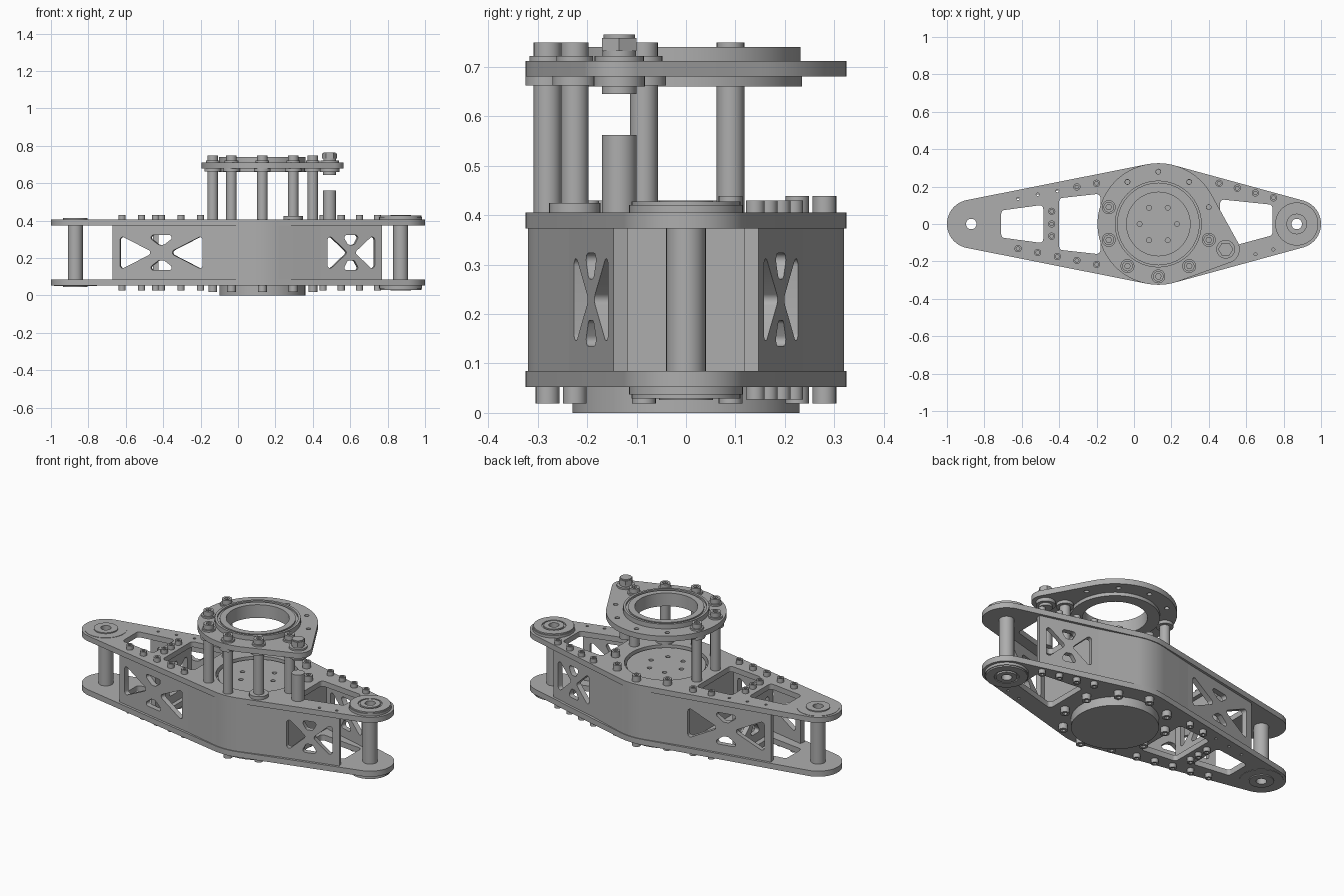
import bpy, bmesh
from math import cos, sin, pi, hypot
from mathutils import Matrix, Vector, geometry

cube = bpy.data.objects.get("Cube")
if cube:
    bpy.data.objects.remove(cube)

metal = bpy.data.materials.new("plain_grey_metal")
metal.use_nodes = True
grey = (0.42, 0.42, 0.42, 1)
metal.diffuse_color = grey
metal.node_tree.nodes["Principled BSDF"].inputs["Base Color"].default_value = grey

HUB = 0.13     # x of the hub axis
END = 0.87     # x of the end pivots
MIRROR = Matrix.Diagonal((1, -1, 1, 1))


def circle(x, y, r, n=64):
    return [(x + r * cos(2 * pi * i / n), y + r * sin(2 * pi * i / n)) for i in range(n)]


def hull(points):
    return [points[i] for i in geometry.convex_hull_2d([Vector(p) for p in points])]


def rounded(corners, r=0.015):
    """Convex outline with rounded corners."""
    return hull([p for x, y in corners for p in circle(x, y, r, 24)])


def ring(outer, inner, x=0, y=0):
    return [circle(x, y, outer), circle(x, y, inner)]


def extruded(loops, lo, hi):
    """Mesh of a filled outline with holes, raised from lo to hi."""
    curve = bpy.data.curves.new("outline", "CURVE")
    curve.dimensions, curve.fill_mode = "2D", "BOTH"
    curve.extrude = (hi - lo) / 2
    for loop in loops:
        spline = curve.splines.new("POLY")
        spline.points.add(len(loop) - 1)
        for point, (x, y) in zip(spline.points, loop):
            point.co = (x, y, 0, 1)
        spline.use_cyclic_u = True
    helper = bpy.data.objects.new("outline", curve)
    bpy.context.collection.objects.link(helper)
    graph = bpy.context.evaluated_depsgraph_get()
    mesh = bpy.data.meshes.new_from_object(helper.evaluated_get(graph))
    bpy.data.objects.remove(helper)
    bpy.data.curves.remove(curve)
    mesh.transform(Matrix.Translation((0, 0, (lo + hi) / 2)))
    return mesh


def part(name, layers, spots=((0, 0),), matrices=(Matrix(),)):
    """One object from stacked layers (loops, lo, hi), repeated at each spot."""
    bm = bmesh.new()
    for loops, lo, hi in layers:
        piece = extruded(loops, lo, hi)
        for m in matrices:
            for x, y in spots:
                copy = piece.copy()
                copy.transform(Matrix.Translation((x, y, 0)) @ m)
                bm.from_mesh(copy)
                bpy.data.meshes.remove(copy)
        bpy.data.meshes.remove(piece)
    bmesh.ops.remove_doubles(bm, verts=bm.verts, dist=0.00001)
    bmesh.ops.recalc_face_normals(bm, faces=bm.faces)
    mesh = bpy.data.meshes.new(name)
    bm.to_mesh(mesh)
    bm.free()
    mesh.materials.clear()
    mesh.materials.append(metal)
    ob = bpy.data.objects.new(name, mesh)
    bpy.context.collection.objects.link(ob)
    bpy.ops.object.select_all(action="DESELECT")
    ob.select_set(True)
    bpy.context.view_layer.objects.active = ob
    bpy.ops.object.shade_smooth_by_angle()
    return ob


def screws(name, spots, r, base, up):
    """Socket head screws; up is the signed head height."""
    socket = circle(0, 0, r * 0.55, 6)
    mid, top = base + up * 0.5, base + up
    layers = [([circle(0, 0, r, 24)], *sorted((base, mid))),
              ([circle(0, 0, r, 24), socket], *sorted((mid, top)))]
    part(name, layers, spots)


# Fastener positions
posts = [(-0.135, 0.09), (-0.135, -0.085), (-0.035, -0.225),
         (HUB, -0.28), (0.295, -0.225), (0.4, -0.085)]
rear_bolts = [(-0.035, 0.225), (HUB, 0.28), (0.295, 0.225), (0.4, 0.09)]
pivot_bolt = (0.49, -0.135)
small = [(-0.62 + i * 0.105, -0.132 - i * 0.021) for i in range(5)]
small += [(-0.305, 0.198), (-0.2, 0.218)]
small += [(-0.44, y) for y in (-0.065, 0, 0.068)]
small += [(0.455 + i * 0.097, 0.218 - i * 0.026) for i in range(4)]
open_holes = [(-0.62, 0.135), (-0.515, 0.158), (-0.41, 0.177), (0.65, -0.162), (0.745, -0.136)]

# Main plates
outline = hull(circle(-END, 0, 0.13) + circle(HUB, 0, 0.325, 128) + circle(END, 0, 0.13))
windows = [
    rounded([(-0.69, -0.055), (-0.69, 0.055), (-0.505, 0.08), (-0.505, -0.08)], 0.02),
    rounded([(-0.38, -0.12), (-0.38, 0.12), (-0.2, 0.14), (-0.2, -0.14)], 0.02),
    rounded([(0.48, -0.11), (0.48, 0.11), (0.72, 0.085), (0.72, -0.045), (0.57, -0.03)], 0.02),
]
pivots = [circle(s * END, 0, 0.028) for s in (-1, 1)]
holes = [circle(x, y, 0.008, 12) for x, y in open_holes]
cuts = [outline] + windows + pivots + holes
part("bottom_plate", [(cuts, 0.052, 0.085)])
part("top_plate", [(cuts + [circle(HUB, 0, 0.226)], 0.373, 0.405)])

# Hub housing between the plates, with the round drive unit inside
housing = hull([p for p in circle(HUB, 0, 0.32, 160) if -0.15 < p[0] < 0.44]
               + [(-0.15, s * 0.262) for s in (-1, 1)] + [(0.44, s * 0.237) for s in (-1, 1)])
part("hub_housing", [([housing, circle(HUB, 0, 0.226)], 0.085, 0.373)])
face_holes = [circle(0.1 * cos(i * pi / 3), 0.1 * sin(i * pi / 3), 0.013, 16) for i in range(6)]
part("drive_unit", [([circle(0, 0, 0.23)], 0, 0.052),
                    ([circle(0, 0, 0.22)], 0.052, 0.375),
                    ([circle(0, 0, 0.215)] + face_holes, 0.375, 0.392)], [(HUB, 0)])


# Side and cross panels with truss windows
def panel(name, start, stop, thick, mirrored):
    dx, dy = stop[0] - start[0], stop[1] - start[1]
    length = hypot(dx, dy)
    a, b, h = length / 2 - 0.055, 0.08, length / 2
    loops = [[(-h, -0.145), (h, -0.145), (h, 0.145), (-h, 0.145)]]
    for s in (-1, 1):
        loops.append(rounded([(s * a, -b * 0.85), (s * a, b * 0.85), (s * a * 0.36, 0)]))
        loops.append(rounded([(-a * 0.2, s * b), (a * 0.2, s * b), (0.01, s * b * 0.7),
                              (-0.01, s * b * 0.7)], 0.014))
    ux, uy = dx / length, dy / length
    frame = Matrix(((ux, 0, uy, (start[0] + stop[0]) / 2),
                    (uy, 0, -ux, (start[1] + stop[1]) / 2),
                    (0, 1, 0, 0.229), (0, 0, 0, 1)))
    sides = [frame, MIRROR @ frame] if mirrored else [frame]
    part(name, [(loops, -thick, 0)], matrices=sides)


panel("long_side_panels", (-0.67, -0.157), (-0.15, -0.262), 0.03, True)
panel("short_side_panels", (0.44, -0.237), (0.77, -0.147), 0.03, True)
panel("cross_panel", (-0.425, -0.17), (-0.425, 0.17), 0.03, False)

# End spacers and pivot bearings
part("end_spacers", [(ring(0.04, 0.028), 0.085, 0.373)], [(-END, 0), (END, 0)])
part("left_bearing", [(ring(0.115, 0.028), 0.405, 0.42), (ring(0.11, 0.065), 0.42, 0.428),
                      (ring(0.055, 0.028), 0.42, 0.43), (ring(0.115, 0.028), 0.037, 0.052),
                      (ring(0.11, 0.065), 0.029, 0.037), (ring(0.055, 0.028), 0.026, 0.037)],
     [(END, 0)])
part("right_bearing", [(ring(0.115, 0.028), 0.405, 0.407), (ring(0.065, 0.028), 0.407, 0.413),
                       (ring(0.115, 0.028), 0.05, 0.052), (ring(0.065, 0.028), 0.044, 0.05)],
     [(-END, 0)])

# Raised plate with its bearing rings
raised = hull(circle(HUB, 0, 0.325, 128) + circle(*pivot_bolt, 0.075))
raised_holes = [circle(x, y, 0.013, 16) for x, y in rear_bolts]
part("raised_plate", [([raised, circle(HUB, 0, 0.17)] + raised_holes, 0.68, 0.712)])
part("bearing_rings", [(ring(0.235, 0.17), 0.66, 0.68), (ring(0.232, 0.218), 0.712, 0.74),
                       (ring(0.218, 0.205), 0.712, 0.73), (ring(0.205, 0.17), 0.712, 0.738)],
     [(HUB, 0)])

# Posts that carry the raised plate
part("posts", [([circle(0, 0, 0.028, 32)], 0.405, 0.68)], posts)
part("post_washers", [([circle(0, 0, 0.045, 32)], 0.662, 0.68),
                      ([circle(0, 0, 0.037, 32)], 0.712, 0.722)], posts)
part("post_foot", [([circle(0, 0, 0.052, 32)], 0.405, 0.424)], [posts[4]])
screws("post_screws", posts, 0.028, 0.722, 0.027)

# Adjusting stub and its bolt
part("stub", [([circle(0, 0, 0.035, 32)], 0.405, 0.562)], [pivot_bolt])
part("stub_bolt", [([circle(0, 0, 0.035, 32)], 0.645, 0.66),
                   ([circle(0, 0, 0.052, 32)], 0.66, 0.68),
                   ([circle(0, 0, 0.05, 32)], 0.712, 0.722),
                   ([circle(0, 0, 0.034, 32)], 0.722, 0.732),
                   ([circle(0, 0, 0.04, 6)], 0.732, 0.758),
                   ([circle(0, 0, 0.032, 24)], 0.758, 0.765)], [pivot_bolt])

# Plate screws
screws("small_top_screws", small, 0.019, 0.405, 0.025)
screws("small_bottom_screws", small, 0.019, 0.052, -0.025)
screws("rear_hub_screws", rear_bolts, 0.024, 0.405, 0.034)
screws("bottom_hub_screws", posts + rear_bolts, 0.024, 0.052, -0.033)
